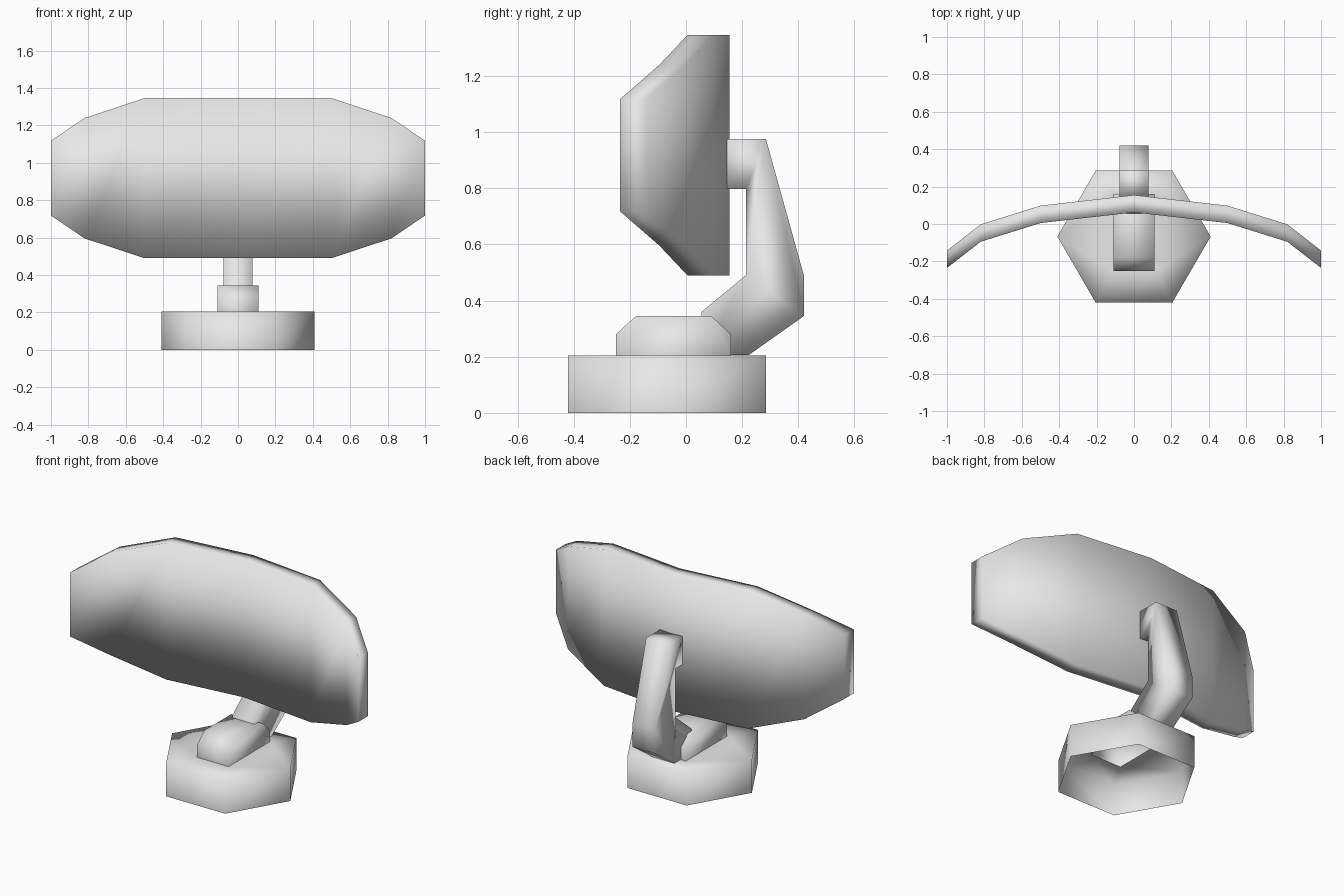
import bpy, bmesh

cube = bpy.data.objects.get("Cube")
if cube:
    bpy.data.objects.remove(cube)

# Single painted-metal colour
grey = bpy.data.materials.new("light grey")
grey.use_nodes = True
colour = (0.8, 0.8, 0.8, 1)
grey.diffuse_color = colour
grey.node_tree.nodes["Principled BSDF"].inputs["Base Color"].default_value = colour


def finish(name, bm):
    """Turn a bmesh into a smooth-shaded object."""
    bmesh.ops.recalc_face_normals(bm, faces=bm.faces)
    mesh = bpy.data.meshes.new(name)
    bm.to_mesh(mesh)
    bm.free()
    mesh.materials.append(grey)
    for face in mesh.polygons:
        face.use_smooth = True
    obj = bpy.data.objects.new(name, mesh)
    bpy.context.collection.objects.link(obj)
    return obj


def side_extrusion(name, profile, half_width, open_edge=None):
    """Extrude a (y, z) profile symmetrically along x."""
    bm = bmesh.new()
    left, right = ([bm.verts.new((x, y, z)) for y, z in profile]
                   for x in (half_width, -half_width))
    bm.faces.new(left)
    bm.faces.new(right[::-1])
    n = len(profile)
    for i in range(n):
        if i != open_edge:
            j = (i + 1) % n
            bm.faces.new((left[i], right[i], right[j], left[j]))
    return finish(name, bm)


# Reflector: columns of (x, front y, half height), mirrored, bent only in plan
half = [(0.5, 0.005, 0.428), (0.82, -0.095, 0.322), (1.0, -0.235, 0.2)]
columns = [(-x, y, h) for x, y, h in half[::-1]] + [(0, 0.062, 0.428)] + half
mid_z, thickness = 0.918, 0.093
bm = bmesh.new()
rings = []
for x, y, h in columns:
    corners = ((y, -h), (y, h), (y + thickness, h), (y + thickness, -h))
    rings.append([bm.verts.new((x, cy, mid_z + cz)) for cy, cz in corners])
for a, b in zip(rings, rings[1:]):
    for i in range(4):
        j = (i + 1) % 4
        bm.faces.new((a[i], b[i], b[j], a[j]))
bm.faces.new(rings[0])
bm.faces.new(rings[-1])
finish("reflector_dish", bm)

# Bent support arm
side_extrusion("support_arm", [
    (0.145, 0.975), (0.285, 0.975), (0.42, 0.49), (0.42, 0.345),
    (0.225, 0.207), (0.055, 0.207), (0.055, 0.36), (0.213, 0.49),
    (0.213, 0.797), (0.145, 0.797)], 0.077)

# Chamfered mount block, open underneath
side_extrusion("mount_block", [
    (-0.25, 0.205), (-0.25, 0.28), (-0.178, 0.345), (0.09, 0.345),
    (0.16, 0.28), (0.16, 0.205)], 0.11, open_edge=5)

# Hollow hexagonal base: open bottom, lid cut out below the mount block
bm = bmesh.new()
hexagon = [(0.41, -0.067), (0.205, 0.285), (-0.205, 0.285),
           (-0.41, -0.067), (-0.205, -0.42), (0.205, -0.42)]
low, top = ([bm.verts.new((x, y, z)) for x, y in hexagon] for z in (0, 0.205))
hole = [bm.verts.new((x, y, 0.205)) for x, y in
        ((0.11, 0.16), (-0.11, 0.16), (-0.11, -0.25), (0.11, -0.25))]
lid_edges = [bm.edges.new((loop[i - 1], loop[i]))
             for loop in (top, hole) for i in range(len(loop))]
bmesh.ops.triangle_fill(bm, edges=lid_edges, use_beauty=True, normal=(0, 0, 1))
for i in range(6):
    bm.faces.new((low[i - 1], low[i], top[i], top[i - 1]))
finish("hexagonal_base", bm)
